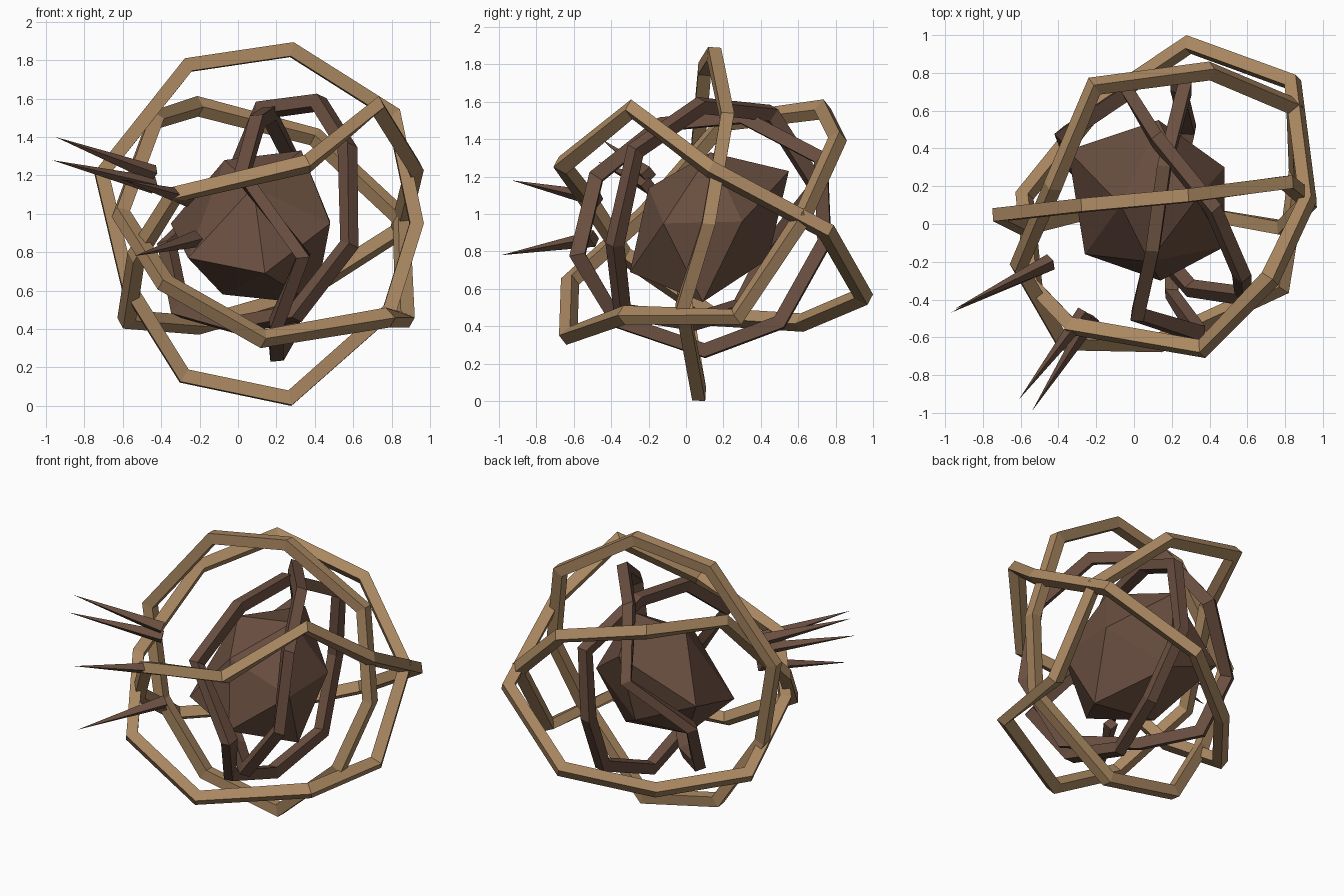
import bpy
import bmesh
import math
from mathutils import Vector

if "Cube" in bpy.data.objects:
    bpy.data.objects.remove(bpy.data.objects["Cube"], do_unlink=True)


def make_material(name, rgb):
    mat = bpy.data.materials.new(name)
    mat.use_nodes = True
    colour = (*rgb, 1.0)
    mat.diffuse_color = colour
    mat.node_tree.nodes["Principled BSDF"].inputs["Base Color"].default_value = colour
    return mat


pale_wood = make_material("pale wood", (0.40, 0.245, 0.12))
dark_wood = make_material("dark wood", (0.145, 0.078, 0.052))


def finish(bm, name, material):
    """Turn a bmesh into a flat shaded object with one material."""
    bmesh.ops.recalc_face_normals(bm, faces=bm.faces[:])
    mesh = bpy.data.meshes.new(name)
    bm.to_mesh(mesh)
    bm.free()
    mesh.materials.append(material)
    obj = bpy.data.objects.new(name, mesh)
    bpy.context.collection.objects.link(obj)
    return obj


def make_ring(name, path, material, width=0.07):
    """Sweep a square bar around a closed, slightly uneven loop."""
    points = [Vector(p) for p in path]
    count = len(points)
    centre = sum(points, Vector()) / count
    axis = sum(((points[i - 1] - centre).cross(points[i] - centre)
                for i in range(count)), Vector()).normalized()
    half = width / 2
    bm = bmesh.new()
    sections = []
    for i, point in enumerate(points):
        before = (point - points[i - 1]).normalized()
        after = (points[(i + 1) % count] - point).normalized()
        outward = (before + after).cross(axis).normalized()
        miter = half / max(0.7, math.cos(before.angle(after) / 2))
        side = axis * half
        out = outward * miter
        corners = (out + side, out - side, -out - side, -out + side)
        sections.append([bm.verts.new(point + c) for c in corners])
    for i in range(count):
        a, b = sections[i - 1], sections[i]
        for k in range(4):
            bm.faces.new((a[k - 1], a[k], b[k], b[k - 1]))
    return finish(bm, name, material)


def make_rock(name, corners, material):
    """Uneven faceted solid wrapped around a few corners."""
    bm = bmesh.new()
    for corner in corners:
        bm.verts.new(corner)
    bmesh.ops.convex_hull(bm, input=bm.verts[:])
    return finish(bm, name, material)


def make_spike(name, base, tip, material, radius=0.045):
    """Four-sided thorn running from base to tip."""
    base, tip = Vector(base), Vector(tip)
    bm = bmesh.new()
    bmesh.ops.create_cone(bm, cap_ends=True, segments=4, radius1=radius,
                          radius2=0, depth=(tip - base).length)
    aim = (tip - base).to_track_quat('Z', 'Y')
    for vert in bm.verts:
        vert.co = aim @ vert.co + (base + tip) / 2
    return finish(bm, name, material)


# Faceted core
make_rock("core", [
    (0.13, 0.55, 1.23), (0.14, -0.3, 0.69), (-0.35, 0.39, 0.95),
    (0.48, -0.12, 0.95), (-0.07, 0.1, 1.28), (0.33, 0.13, 1.33),
    (0.48, 0.3, 0.96), (0.4, 0.09, 0.53), (-0.08, 0.1, 0.58),
    (-0.26, -0.16, 0.77), (0.08, 0.44, 0.76), (0.08, -0.2, 1.14)], dark_wood)

# Outer pale rings
make_ring("upright_ring", [
    (0.28, 0.15, 1.855), (-0.26, 0.1, 1.775), (-0.71, 0.05, 1.21),
    (-0.57, -0.02, 0.62), (-0.28, 0.05, 0.155), (0.27, 0.07, 0.04),
    (0.79, -0.02, 0.5), (0.93, 0.12, 0.95), (0.81, 0.22, 1.52)], pale_wood)
make_ring("forward_tilted_ring", [
    (0.36, -0.66, 1.26), (0.72, -0.29, 1.56), (0.92, 0.13, 1.24),
    (0.84, 0.75, 0.91), (0.29, 0.95, 0.56), (-0.2, 0.62, 0.42),
    (-0.58, 0.15, 0.45), (-0.53, -0.33, 0.78), (-0.33, -0.54, 1.1)], pale_wood)
make_ring("backward_tilted_ring", [
    (-0.21, 0.73, 1.56), (0.4, 0.81, 1.4), (0.85, 0.62, 0.98),
    (0.87, 0.27, 0.45), (0.78, -0.33, 0.46), (0.13, -0.63, 0.35),
    (-0.38, -0.62, 0.64), (-0.61, -0.22, 1.0), (-0.43, 0.2, 1.49)], pale_wood)

# Inner dark rings
make_ring("diagonal_inner_ring", [
    (0.12, 0.45, 1.54), (0.42, 0.08, 1.58), (0.57, -0.27, 1.34),
    (0.58, -0.38, 0.84), (0.3, -0.34, 0.48), (-0.02, 0.03, 0.42),
    (-0.3, 0.29, 0.5), (-0.37, 0.47, 0.84), (-0.03, 0.7, 1.15)], dark_wood)
make_ring("lengthwise_inner_ring", [
    (0.34, -0.58, 0.78), (0.2, -0.37, 0.43), (0.2, 0.1, 0.27),
    (0.29, 0.5, 0.42), (0.23, 0.74, 0.85), (0.27, 0.72, 1.3),
    (0.16, 0.3, 1.52), (0.1, -0.13, 1.48), (0.02, -0.48, 1.2)], dark_wood)

# Thorns on the front right
make_spike("upper_spike", (-0.44, -0.2, 1.21), (-0.95, -0.45, 1.4), dark_wood)
make_spike("second_spike", (-0.44, -0.2, 1.15), (-0.97, -0.47, 1.28), dark_wood)
make_spike("third_spike", (-0.26, -0.47, 1.08), (-0.61, -0.93, 1.18), dark_wood)
make_spike("lower_spike", (-0.22, -0.49, 0.87), (-0.54, -0.99, 0.78), dark_wood)
